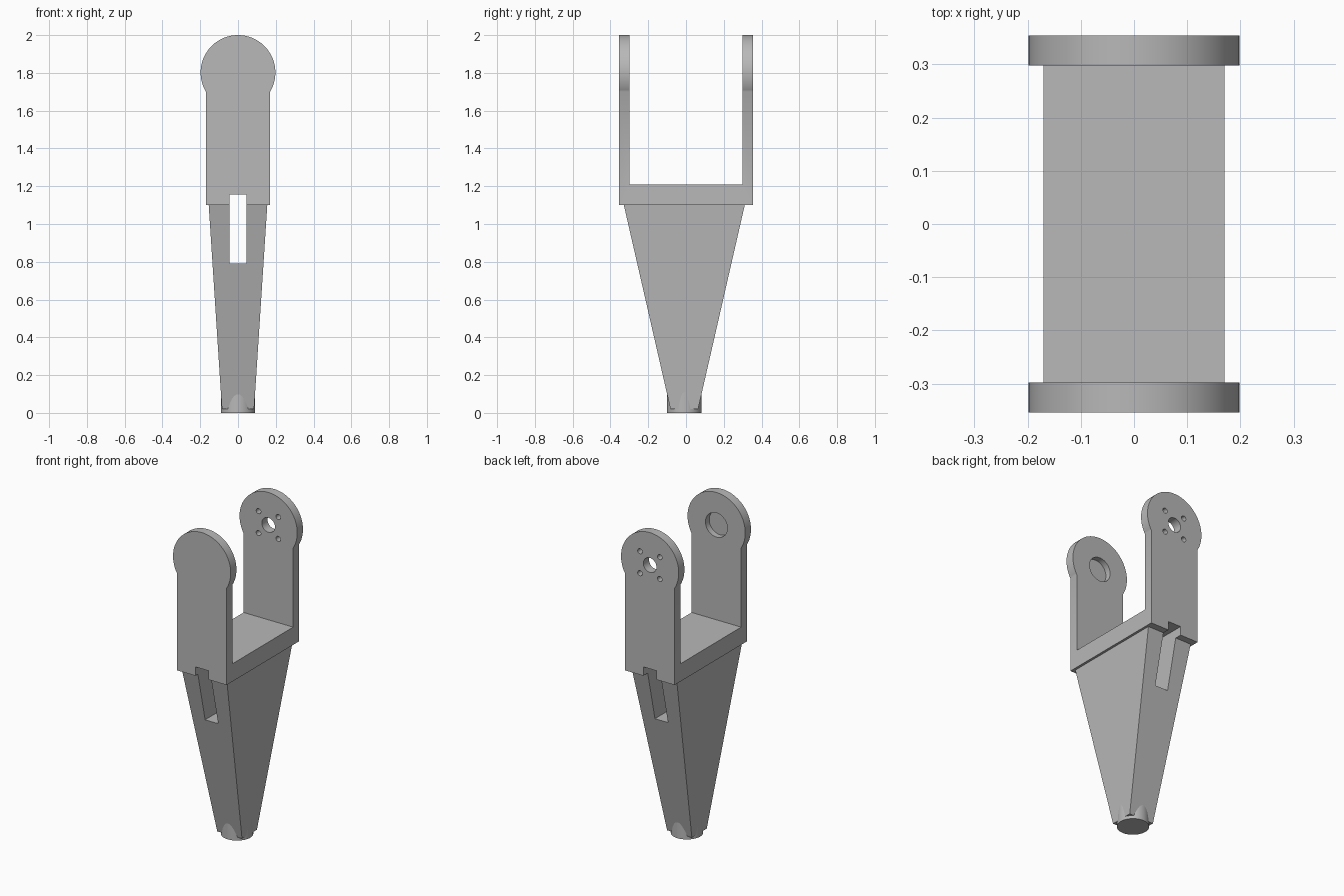
import bpy, bmesh
from math import sin, cos, asin, pi
from mathutils import Matrix

cube = bpy.data.objects.get("Cube")
if cube:
    bpy.data.objects.remove(cube, do_unlink=True)

grey = bpy.data.materials.new("matte_grey")
grey.use_nodes = True
colour = (0.48, 0.48, 0.48, 1)
grey.diffuse_color = colour
grey.node_tree.nodes["Principled BSDF"].inputs["Base Color"].default_value = colour


def finish(name, bm):
    bmesh.ops.recalc_face_normals(bm, faces=bm.faces)
    mesh = bpy.data.meshes.new(name)
    bm.to_mesh(mesh)
    bm.free()
    mesh.materials.append(grey)
    obj = bpy.data.objects.new(name, mesh)
    bpy.context.collection.objects.link(obj)
    return obj


def box(name, x, y, z):
    """Box from (low, high) pairs."""
    bm = bmesh.new()
    bmesh.ops.create_cube(bm, size=1)
    for v in bm.verts:
        for i, (low, high) in enumerate((x, y, z)):
            v.co[i] = high if v.co[i] > 0 else low
    return finish(name, bm)


def cylinder(name, radius, length, centre, along_y=False, sides=64):
    bm = bmesh.new()
    turn = Matrix.Rotation(pi / 2, 4, 'X') if along_y else Matrix()
    bmesh.ops.create_cone(bm, cap_ends=True, segments=sides, radius1=radius,
                          radius2=radius, depth=length,
                          matrix=Matrix.Translation(centre) @ turn)
    return finish(name, bm)


def cut(obj, cutters):
    """Subtract the cutters, apply the result and remove them."""
    for c in cutters:
        mod = obj.modifiers.new("cut", 'BOOLEAN')
        mod.operation, mod.solver, mod.object = 'DIFFERENCE', 'EXACT', c
        c.hide_render = True
    deps = bpy.context.evaluated_depsgraph_get()
    mesh = bpy.data.meshes.new_from_object(obj.evaluated_get(deps))
    obj.modifiers.clear()
    obj.data = mesh
    for c in cutters:
        bpy.data.objects.remove(c, do_unlink=True)


HALF_W, HALF_D, INNER = 0.17, 0.354, 0.298
BASE_Z, FLOOR_Z, PIVOT_Z, ROUND = 1.10, 1.21, 1.802, 0.198


def slot():
    return box("slot_cutter", (-0.045, 0.045), (-1, 1), (0.79, 1.155))


# Fork bracket: round-headed silhouette pulled front to back, then hollowed
bm = bmesh.new()
start = -asin((ROUND ** 2 - HALF_W ** 2) ** 0.5 / ROUND)
steps = 72
outline = [(-HALF_W, BASE_Z), (HALF_W, BASE_Z)]
for i in range(steps + 1):
    a = start + (pi - 2 * start) * i / steps
    outline.append((ROUND * cos(a), PIVOT_Z + ROUND * sin(a)))
face = bm.faces.new([bm.verts.new((x, -HALF_D, z)) for x, z in outline])
pulled = bmesh.ops.extrude_face_region(bm, geom=[face])["geom"]
bmesh.ops.translate(bm, vec=(0, 2 * HALF_D, 0),
                    verts=[g for g in pulled if isinstance(g, bmesh.types.BMVert)])
fork = finish("fork_bracket", bm)

# Gap between the arms, slot, blind bearing socket in front, drilled back arm
cutters = [box("gap_cutter", (-1, 1), (-INNER, INNER), (FLOOR_Z, 3)), slot(),
           cylinder("socket_cutter", 0.075, 0.2, (0, -0.235, PIVOT_Z - 0.004), True),
           cylinder("shaft_cutter", 0.045, 0.3, (0, 0.33, PIVOT_Z - 0.004), True)]
for sx in (-1, 1):
    for sz in (-1, 1):
        cutters.append(cylinder("screw_cutter", 0.016, 0.3,
                                (sx * 0.068, 0.33, PIVOT_Z - 0.004 + sz * 0.068),
                                True, 24))
cut(fork, cutters)

# Tapered leg with the slot running through it
leg = box("tapered_leg", (-1, 1), (-1, 1), (0.02, BASE_Z))
for v in leg.data.vertices:
    top = v.co.z > 0.5
    v.co.x *= 0.155 if top else 0.085
    v.co.y = v.co.y * (0.32 if top else 0.073) - 0.009
cut(leg, [slot()])

# Round foot at the tip
foot = cylinder("round_foot", 0.091, 0.12, (0, -0.009, 0.06))

for obj in (fork, leg, foot):
    bpy.ops.object.select_all(action='DESELECT')
    obj.select_set(True)
    bpy.context.view_layer.objects.active = obj
    bpy.ops.object.shade_smooth_by_angle(angle=pi / 6)
